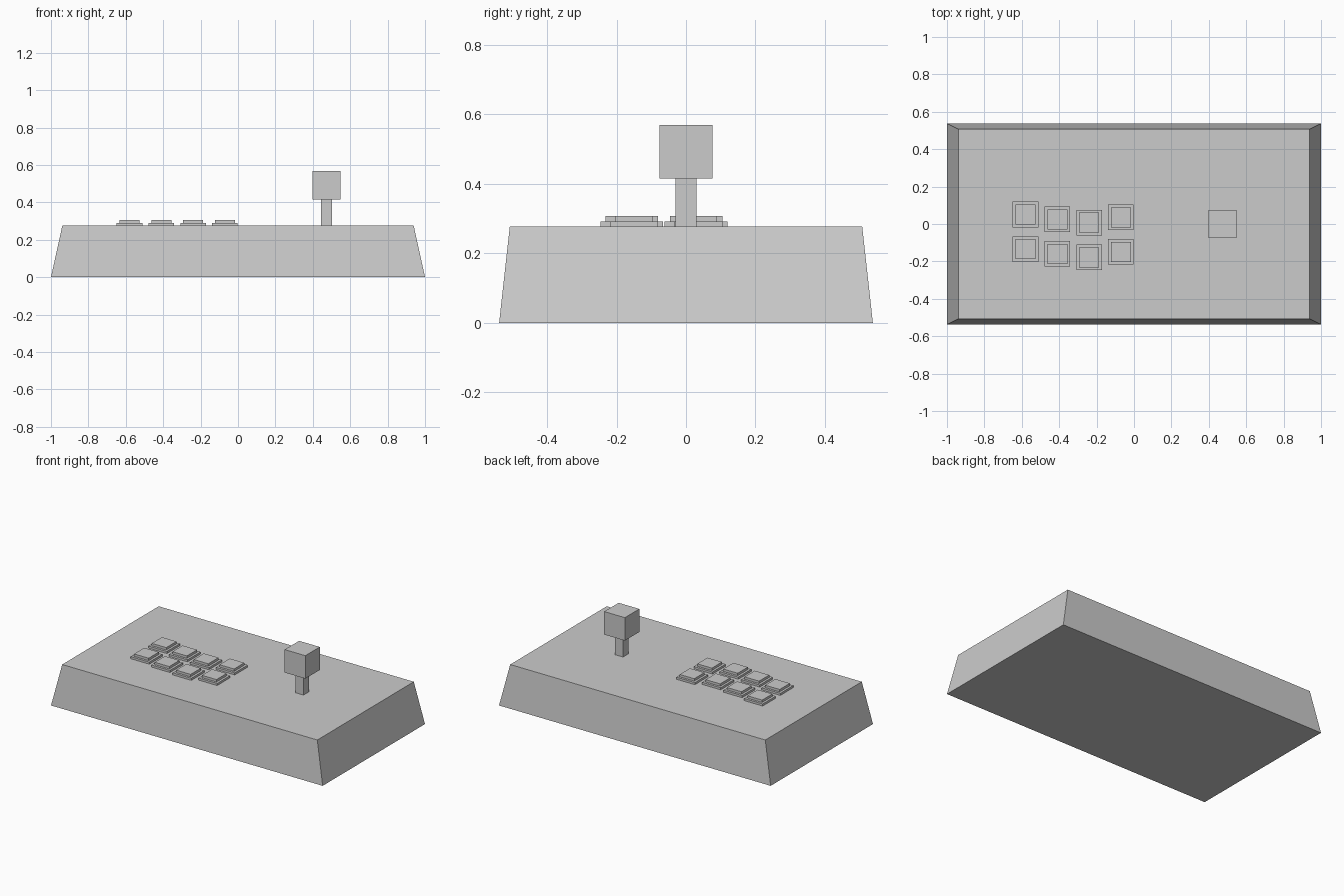
import bpy, bmesh
from mathutils import Vector

if "Cube" in bpy.data.objects:
    bpy.data.objects.remove(bpy.data.objects["Cube"])


def box(name, center, size, z0, z1, top_scale=(1, 1)):
    """Box from z0 to z1, optionally tapered towards the top."""
    bm = bmesh.new()
    bmesh.ops.create_cube(bm, size=1)
    for v in bm.verts:
        top = v.co.z > 0
        sx, sy = top_scale if top else (1, 1)
        v.co = Vector((v.co.x * size[0] * sx, v.co.y * size[1] * sy,
                       z1 - z0 if top else 0))
    mesh = bpy.data.meshes.new(name)
    bm.to_mesh(mesh)
    bm.free()
    obj = bpy.data.objects.new(name, mesh)
    obj.location = (center[0], center[1], z0)
    bpy.context.collection.objects.link(obj)
    return obj


DECK = 0.277

# Tapered case
box("case", (0, 0), (2.0, 1.076), 0, DECK, (0.939, 0.943))

# Joystick shaft and square knob
box("stick_shaft", (0.473, 0), (0.06, 0.06), DECK, 0.416)
box("stick_knob", (0.473, 0), (0.152, 0.152), 0.416, 0.569)

# Two staggered rows of four buttons, each a rim with a smaller cap
for col, y in enumerate((0.051, 0.025, 0.007, 0.036)):
    for row in range(2):
        pos = (-0.58 + 0.17 * col, y - 0.185 * row)
        box(f"button_rim_{row}_{col}", pos, (0.137, 0.137), DECK, 0.291)
        box(f"button_cap_{row}_{col}", pos, (0.107, 0.107), 0.291, 0.307)
